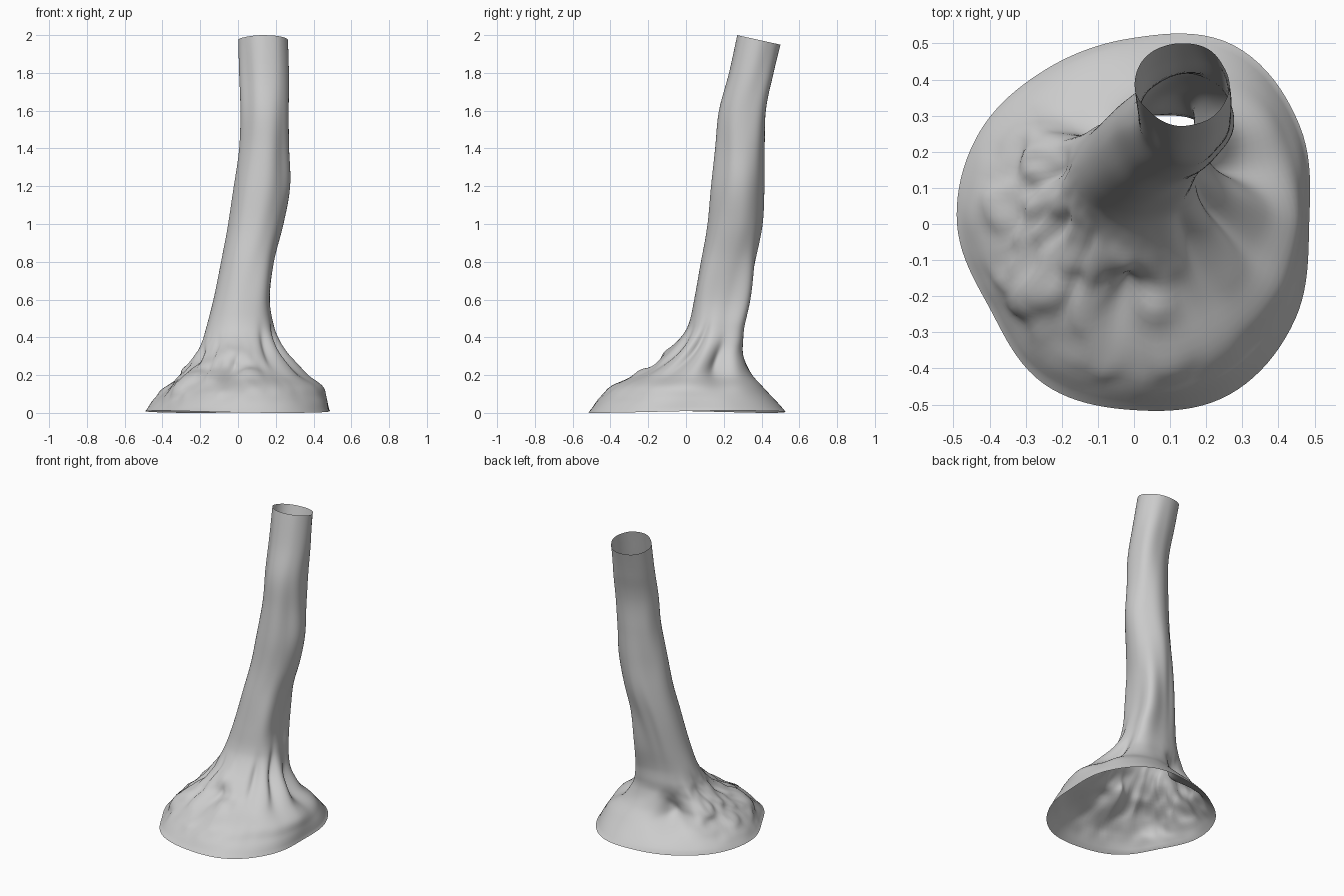
import bpy, bmesh
from math import sin, cos, pi, exp, radians
from mathutils import Vector, noise

SEGS = 120

# Silhouette of the trunk: z, left x, right x, front y, back y
SECTIONS = [
    (0.00, -0.500, 0.495, -0.510, 0.510),
    (0.02, -0.490, 0.490, -0.495, 0.500),
    (0.08, -0.440, 0.475, -0.450, 0.450),
    (0.14, -0.390, 0.450, -0.395, 0.400),
    (0.20, -0.330, 0.365, -0.290, 0.350),
    (0.30, -0.230, 0.270, -0.130, 0.305),
    (0.38, -0.190, 0.220, -0.045, 0.300),
    (0.46, -0.165, 0.190, 0.010, 0.300),
    (0.60, -0.130, 0.168, 0.045, 0.325),
    (0.80, -0.090, 0.190, 0.080, 0.365),
    (1.00, -0.050, 0.240, 0.115, 0.405),
    (1.20, -0.020, 0.275, 0.135, 0.415),
    (1.40, 0.005, 0.272, 0.155, 0.415),
    (1.60, 0.010, 0.268, 0.172, 0.420),
    (1.80, 0.005, 0.266, 0.225, 0.460),
    (2.00, 0.000, 0.262, 0.270, 0.500)]

# Radius of the foot outline every 30 degrees, relative to a unit circle
FOOT = [0.98, 1.07, 1.12, 1.01, 0.97, 0.99, 0.98, 0.92, 1.00, 1.01, 1.07, 1.04]

# Hollows (+) and ridges (-): angle, width in degrees, z, height, depth
HOLLOWS = [
    # foot: pits between the roots
    (113, 17, 0.20, 0.09, 0.30), (143, 10, 0.25, 0.12, -0.08),
    (26, 12, 0.26, 0.11, 0.22), (-19, 8, 0.33, 0.12, 0.18),
    (-52, 8, 0.33, 0.10, 0.16), (-101, 12, 0.22, 0.06, 0.30),
    (-72, 25, 0.24, 0.07, 0.10), (-45, 25, 0.13, 0.08, 0.06),
    (-128, 6, 0.25, 0.12, 0.12), (168, 8, 0.30, 0.09, 0.10),
    (205, 8, 0.24, 0.08, 0.10), (0, 8, 0.26, 0.12, -0.04),
    # trunk: buttress at the back right and gentle bends
    (50, 20, 0.58, 0.26, -0.36), (105, 14, 0.75, 0.30, 0.06),
    (-45, 25, 0.65, 0.20, -0.14), (-45, 25, 1.30, 0.25, 0.10),
    (135, 25, 1.10, 0.25, 0.12), (50, 25, 1.65, 0.25, -0.15),
    (225, 25, 1.70, 0.30, 0.13)]


def catmull(a, b, c, d, t):
    return 0.5 * (2*b + (c-a)*t + (2*a-5*b+4*c-d)*t*t + (3*b-a-3*c+d)*t**3)


def section(z):
    i = max(k for k, s in enumerate(SECTIONS[:-1]) if s[0] <= z + 1e-6)
    b, c = SECTIONS[i], SECTIONS[i + 1]
    a, d = SECTIONS[max(i-1, 0)], SECTIONS[min(i+2, len(SECTIONS)-1)]
    h = c[0] - b[0]
    t = (z - b[0]) / h
    out = []
    for k in range(1, 5):
        m0 = (c[k]-a[k]) / (c[0]-a[0]) * h
        m1 = (d[k]-b[k]) / (d[0]-b[0]) * h
        out.append((2*t**3-3*t*t+1)*b[k] + (t**3-2*t*t+t)*m0
                   + (3*t*t-2*t**3)*c[k] + (t**3-t*t)*m1)
    return out


def foot_radius(ang):
    f = (ang / (2*pi) * 12) % 12
    i = int(f)
    return catmull(*[FOOT[(i + k) % 12] for k in (-1, 0, 1, 2)], f - i)


def carve(ang, z):
    total = 0
    for a, w, zc, h, depth in HOLLOWS:
        d = (ang - radians(a) + pi) % (2*pi) - pi
        total += depth * exp(-(d / radians(w))**2 - ((z - zc) / h)**2)
    return 1 - total * min(1, z / 0.08)


def point(ang, z):
    x0, x1, y0, y1 = section(z)
    w = max(0, 1 - z / 0.35)
    r = (1 + (foot_radius(ang) - 1) * w) * carve(ang, z)
    # Bark lumps, strongest on the left roots
    p = Vector((cos(ang), sin(ang), z * 3))
    lumpy = exp(-((z - 0.22) / 0.13)**2) * min(1, z / 0.06)
    left = (0.5 - 0.5 * cos(ang - radians(30)))**2
    r += noise.noise(p * 3.2) * lumpy * (0.02 + 0.10 * left)
    r += noise.noise(p * 6.5) * lumpy * 0.09 * left
    r += noise.noise(Vector((p.x * 1.6, p.y * 1.6, z * 2.2))) * 0.04 * min(1, z)
    x = (x0 + x1) / 2 + (x1 - x0) / 2 * r * cos(ang)
    y = (y0 + y1) / 2 + (y1 - y0) / 2 * r * sin(ang)
    # Slanted cut at the top, slightly wavy rim at the foot
    z -= 0.22 * max(0, y - 0.27) * max(0, (z - 1.7) / 0.3)
    if z < 0.001:
        z = 0.006 + 0.006 * sin(2 * ang + 0.6)
    return x, y, z


# Open shell lofted through rings, denser near the roots
levels = [0, 0.02] + [0.02 + 0.0125 * k for k in range(1, 41)]
levels += [0.52 + 1.48 * k / 48 for k in range(1, 49)]
bm = bmesh.new()
rings = [[bm.verts.new(point(2*pi*s/SEGS, min(z, 2.0))) for s in range(SEGS)]
         for z in levels]
for lo, hi in zip(rings, rings[1:]):
    for s in range(SEGS):
        n = (s + 1) % SEGS
        bm.faces.new((lo[s], lo[n], hi[n], hi[s]))

# Knots and burrs pushed along the surface normal
KNOTS = [((0.06, -0.22, 0.18), 0.05, 0.03), ((-0.03, -0.10, 0.30), 0.06, 0.02),
         ((-0.22, -0.20, 0.20), 0.06, 0.02), ((-0.30, -0.22, 0.13), 0.05, 0.02)]
bm.normal_update()
for v in bm.verts:
    n = v.normal.copy()
    push = sum(a * exp(-((v.co - Vector(c)).length / r)**2) for c, r, a in KNOTS)
    v.co += n * push

mesh = bpy.data.meshes.new("tree_trunk")
bm.to_mesh(mesh)
bm.free()
trunk = bpy.data.objects.new("tree_trunk", mesh)
bpy.context.collection.objects.link(trunk)
for poly in mesh.polygons:
    poly.use_smooth = True
